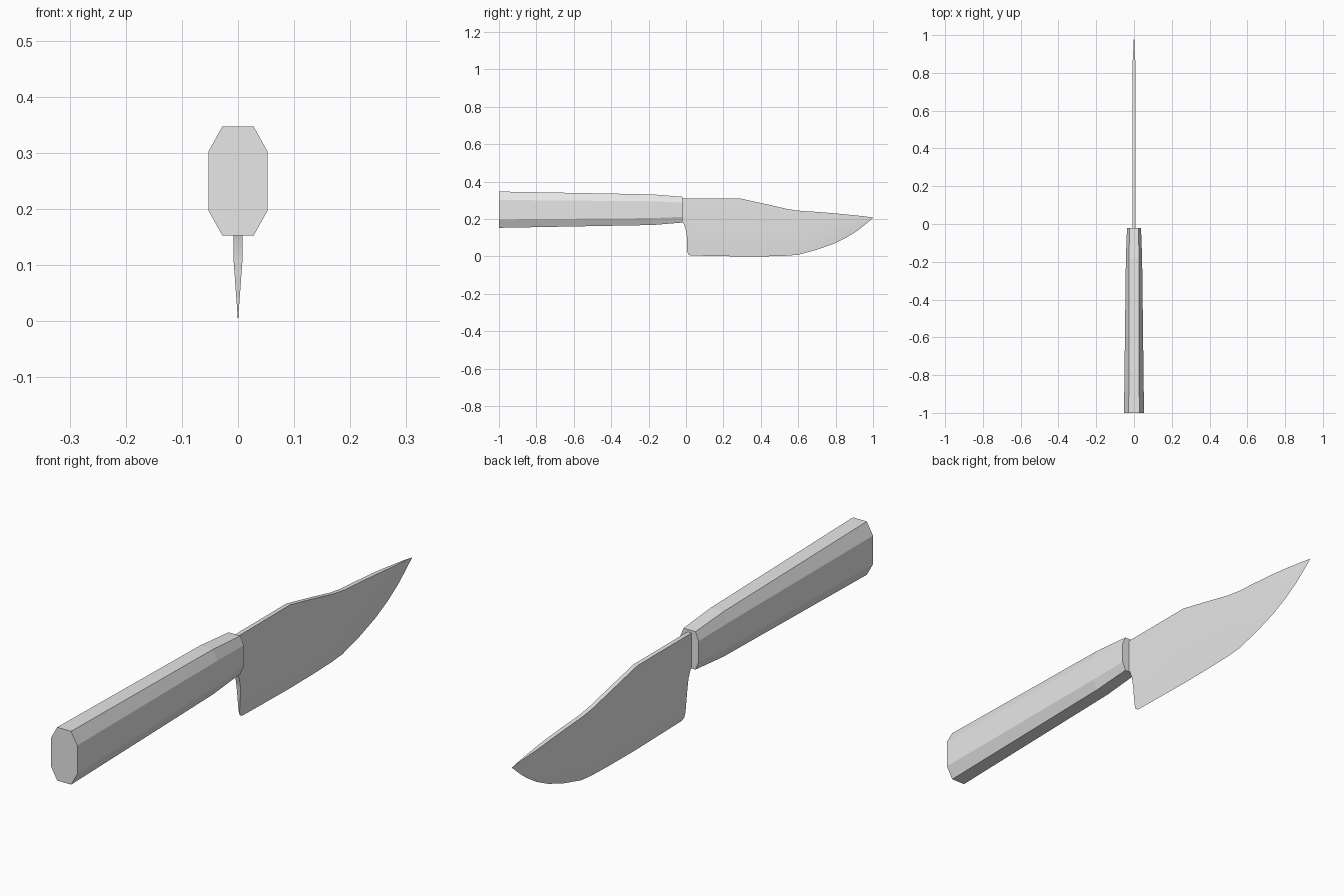
import bpy, bmesh

cube = bpy.data.objects.get("Cube")
if cube:
    bpy.data.objects.remove(cube, do_unlink=True)

# One plain grey for the whole knife
grey = bpy.data.materials.new("light_grey")
grey.use_nodes = True
colour = (0.8, 0.8, 0.8, 1)
grey.diffuse_color = colour
grey.node_tree.nodes["Principled BSDF"].inputs["Base Color"].default_value = colour


def loft(name, rings):
    """Bridge equal-sized rings of points and cap both ends."""
    bm = bmesh.new()
    loops = [[bm.verts.new(p) for p in ring] for ring in rings]
    n = len(loops[0])
    for a, b in zip(loops, loops[1:]):
        for i in range(n):
            j = (i + 1) % n
            bm.faces.new((a[i], a[j], b[j], b[i]))
    bm.faces.new(loops[0])
    bm.faces.new(loops[-1])
    bmesh.ops.remove_doubles(bm, verts=bm.verts, dist=0.0002)
    bmesh.ops.recalc_face_normals(bm, faces=bm.faces)
    mesh = bpy.data.meshes.new(name)
    bm.to_mesh(mesh)
    bm.free()
    mesh.materials.append(grey)
    obj = bpy.data.objects.new(name, mesh)
    bpy.context.collection.objects.link(obj)
    return obj


def octagon(y, half_w, top_w, z_mid, side_h, half_h):
    """Tall chamfered section of the grip."""
    quarter = [(half_w, side_h), (top_w, half_h)]
    right = quarter + [(-x, z) for x, z in reversed(quarter)]
    return [(x, y, z_mid + z) for x, z in right + [(-x, -z) for x, z in right]]


# Grip and collar, both tapering towards the blade
butt = octagon(-1.0, 0.053, 0.028, 0.25, 0.052, 0.097)
joint = octagon(-0.18, 0.043, 0.026, 0.25, 0.045, 0.082)
front = octagon(-0.02, 0.037, 0.024, 0.25, 0.038, 0.069)
loft("handle", [butt, joint])
loft("collar", [joint, front])

# Blade stations: y, spine z, bevel z, cutting edge z, half thickness
stations = [
    (-0.03, 0.31, 0.19, 0.19, 0.008),
    (-0.015, 0.31, 0.18, 0.18, 0.008),
    (-0.003, 0.31, 0.15, 0.15, 0.008),
    (0.004, 0.31, 0.11, 0.11, 0.008),
    (0.006, 0.31, 0.11, 0.03, 0.008),
    (0.011, 0.31, 0.11, 0.012, 0.008),
    (0.025, 0.31, 0.11, 0.005, 0.008),
    (0.29, 0.31, 0.11, 0.0, 0.008),
    (0.44, 0.277, 0.11, 0.001, 0.008),
    (0.54, 0.254, 0.112, 0.004, 0.008),
    (0.60, 0.245, 0.115, 0.009, 0.008),
    (0.70, 0.238, 0.126, 0.036, 0.008),
    (0.79, 0.231, 0.143, 0.068, 0.008),
    (0.86, 0.224, 0.160, 0.102, 0.007),
    (0.92, 0.218, 0.178, 0.140, 0.004),
    (0.96, 0.214, 0.192, 0.172, 0.002),
    (1.0, 0.208, 0.207, 0.206, 0.0005),
]


def blade_ring(y, spine, bevel, edge, t):
    # The heel thins with height; the cutting edge is sharp
    e = t * min(1, edge / 0.11) if y < 0.02 else 0
    half = [(t, spine), (t, bevel), (e, edge)]
    return [(x, y, z) for x, z in half] + [(-x, y, z) for x, z in reversed(half)]


blade = loft("blade", [blade_ring(*s) for s in stations])
bpy.ops.object.select_all(action="DESELECT")
blade.select_set(True)
bpy.context.view_layer.objects.active = blade
bpy.ops.object.shade_smooth_by_angle(angle=0.52)
